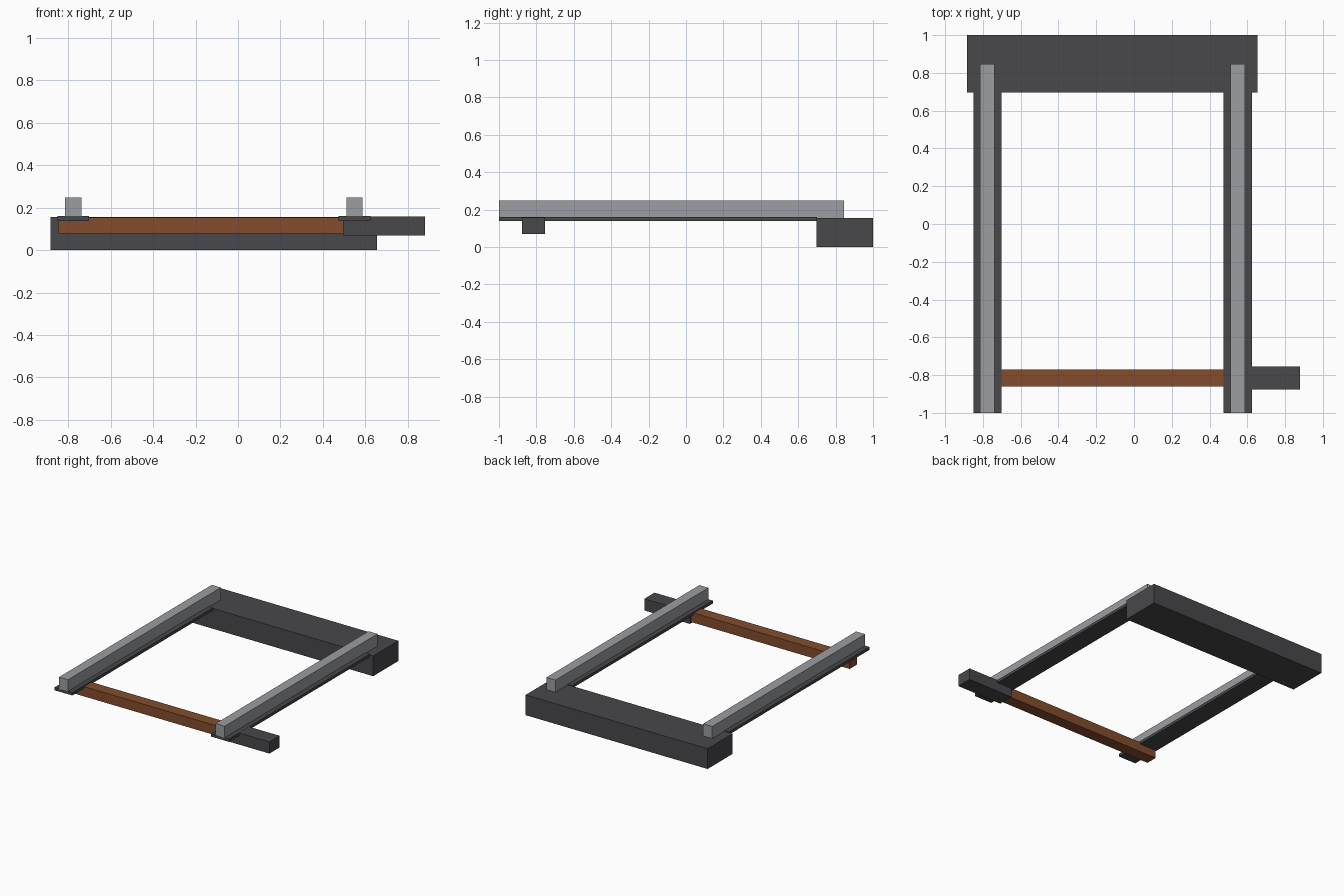
import bpy

default = bpy.data.objects.get("Cube")
if default:
    bpy.data.objects.remove(default, do_unlink=True)


def material(name, rgb):
    mat = bpy.data.materials.new(name)
    mat.use_nodes = True
    color = (*rgb, 1)
    mat.diffuse_color = color
    mat.node_tree.nodes["Principled BSDF"].inputs["Base Color"].default_value = color
    return mat


def box(name, x, y, z, mat):
    """Add a box from its (min, max) extents on each axis."""
    spans = (x, y, z)
    bpy.ops.mesh.primitive_cube_add(size=1, location=[(a + b) / 2 for a, b in spans])
    obj = bpy.context.object
    obj.name = name
    obj.scale = [b - a for a, b in spans]
    bpy.ops.object.transform_apply(location=False, rotation=False, scale=True)
    obj.data.materials.append(mat)
    return obj


dark = material("dark grey", (0.065, 0.065, 0.07))
steel = material("light grey", (0.33, 0.34, 0.355))
brown = material("brown", (0.225, 0.075, 0.027))

# Heavy beam across the back
box("rear_beam", (-0.883, 0.655), (0.697, 1.0), (0, 0.155), dark)

# Two mounting strips, each carrying a square rail
for side, cx in (("right", -0.776), ("left", 0.549)):
    box(side + "_strip", (cx - 0.075, cx + 0.075), (-1.0, 0.7), (0.138, 0.16), dark)
    box(side + "_rail", (cx - 0.038, cx + 0.038), (-1.0, 0.846), (0.155, 0.248), steel)

# Cross bar under the strips, and the block at its left end
box("cross_bar", (-0.845, 0.5), (-0.86, -0.77), (0.078, 0.153), brown)
box("end_block", (0.495, 0.88), (-0.877, -0.754), (0.07, 0.159), dark)
